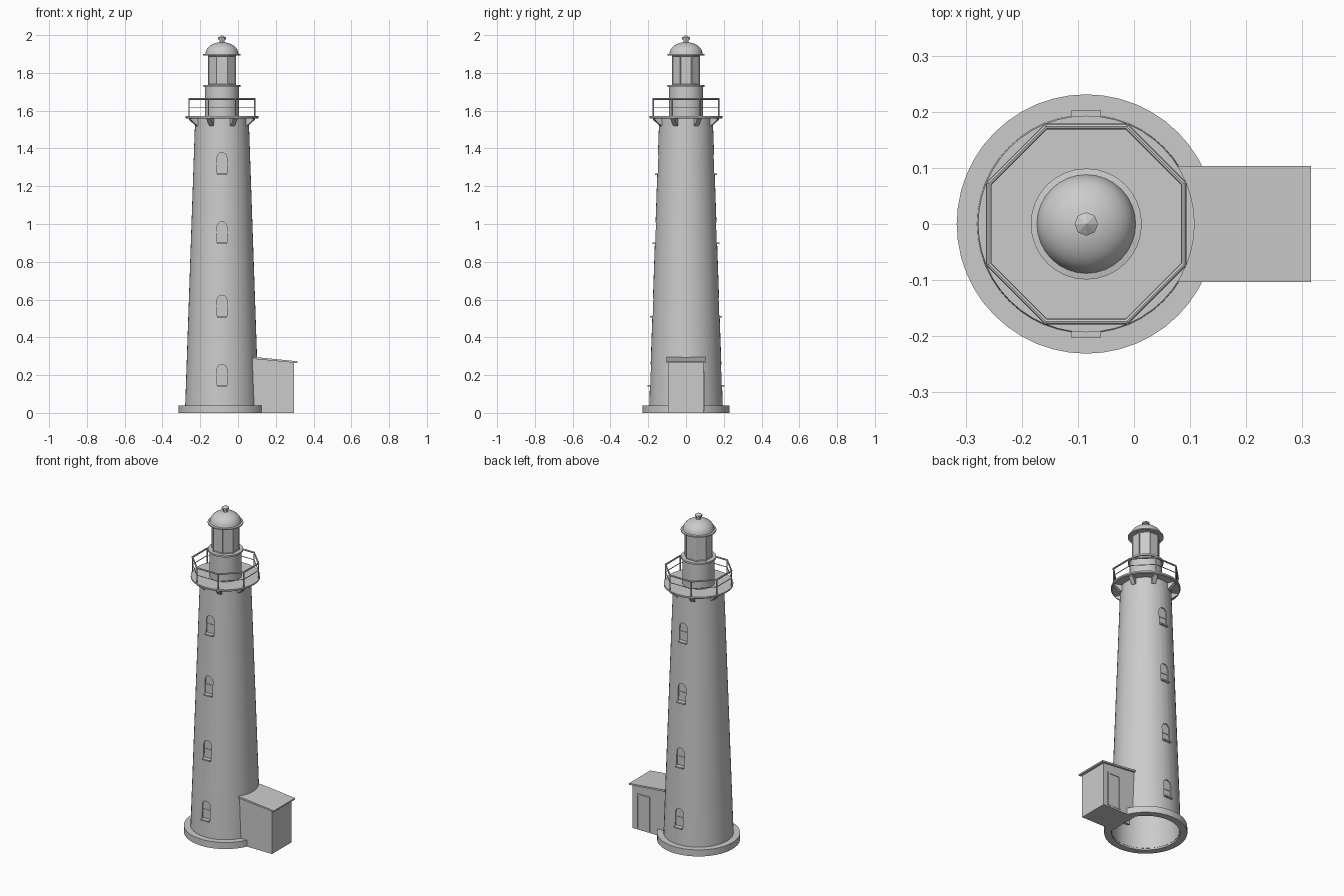
import bpy, bmesh, math
from mathutils import Vector, Matrix

if "Cube" in bpy.data.objects:
    bpy.data.objects.remove(bpy.data.objects["Cube"])

CX = -0.085  # tower axis
R0, R1, Z0, Z1 = 0.196, 0.142, 0.0, 1.56


def tower_r(z):
    return R0 + (R1 - R0) * (z - Z0) / (Z1 - Z0)


def finish(bm, name, smooth=None):
    bmesh.ops.remove_doubles(bm, verts=bm.verts, dist=1e-5)
    bmesh.ops.recalc_face_normals(bm, faces=bm.faces)
    me = bpy.data.meshes.new(name)
    bm.to_mesh(me)
    bm.free()
    ob = bpy.data.objects.new(name, me)
    bpy.context.collection.objects.link(ob)
    if smooth:
        bpy.ops.object.select_all(action='DESELECT')
        ob.select_set(True)
        bpy.context.view_layer.objects.active = ob
        bpy.ops.object.shade_smooth_by_angle(angle=math.radians(smooth))
    return ob


def lathe(name, profile, n=48, closed=False, phase=0.0, smooth=35):
    """Revolve (radius, z) points about the tower axis."""
    bm = bmesh.new()
    rings = []
    for i in range(n):
        a = phase + math.tau * i / n
        rings.append([bm.verts.new((CX + r * math.cos(a), r * math.sin(a), z)) for r, z in profile])
    m = len(profile)
    for i in range(n):
        p, q = rings[i], rings[(i + 1) % n]
        for j in range(m if closed else m - 1):
            k = (j + 1) % m
            if profile[j][0] < 1e-6:
                bm.faces.new((p[j], p[k], q[k]))
            elif profile[k][0] < 1e-6:
                bm.faces.new((p[j], p[k], q[j]))
            else:
                bm.faces.new((p[j], p[k], q[k], q[j]))
    return finish(bm, name, smooth)


def prism(bm, pts, offset):
    """Extrude a polygon of 3D points along offset."""
    off = Vector(offset)
    a = [bm.verts.new(p) for p in pts]
    b = [bm.verts.new(Vector(p) + off) for p in pts]
    bm.faces.new(a)
    bm.faces.new(b[::-1])
    for i in range(len(a)):
        j = (i + 1) % len(a)
        bm.faces.new((a[i], b[i], b[j], a[j]))


def box(bm, lo, hi):
    prism(bm, [(lo[0], lo[1], lo[2]), (hi[0], lo[1], lo[2]), (hi[0], hi[1], lo[2]), (lo[0], hi[1], lo[2])],
          (0, 0, hi[2] - lo[2]))


def bar(bm, a, b, r, n=6):
    a, b = Vector(a), Vector(b)
    d = b - a
    mat = Matrix.Translation((a + b) / 2) @ d.to_track_quat('Z', 'Y').to_matrix().to_4x4()
    bmesh.ops.create_cone(bm, cap_ends=True, segments=n, radius1=r, radius2=r, depth=d.length, matrix=mat)


def polar(r, a, z):
    return Vector((CX + r * math.cos(a), r * math.sin(a), z))


def arch(zb, y, half=0.026, height=0.11):
    """Round-headed window outline in the plane y."""
    pts = [(CX - half, y, zb), (CX + half, y, zb)]
    for i in range(9):
        a = math.pi * i / 8
        pts.append((CX + half * math.cos(a), y, zb + height - half + half * math.sin(a)))
    return pts


# Base ring and tapered hollow shaft
lathe("plinth", [(0.19, 0), (0.231, 0), (0.231, 0.04), (0.19, 0.04)], closed=True)
t = 0.007
tower = lathe("tower", [(tower_r(0.01), 0.01), (R1, Z1), (R1 - t, Z1), (tower_r(0.01) - t, 0.01)], closed=True)

# Arched windows, front and back, with panes, bars and sills
cut, panes, sills = bmesh.new(), bmesh.new(), bmesh.new()
for zb in (0.147, 0.513, 0.903, 1.268):
    r = tower_r(zb)
    for s in (-1, 1):
        prism(cut, arch(zb, s * (r - 0.04)), (0, s * 0.08, 0))
        prism(panes, arch(zb - 0.004, s * (r - 0.02), 0.03, 0.118), (0, s * 0.006, 0))
        ys = sorted((s * (r - 0.016), s * (r - 0.011)))
        box(panes, (CX - 0.027, ys[0], zb + 0.05), (CX + 0.027, ys[1], zb + 0.056))
        ys = sorted((s * (r - 0.02), s * (r + 0.012)))
        box(sills, (CX - 0.026, ys[0], zb - 0.008), (CX + 0.026, ys[1], zb))
finish(panes, "window_panes")
finish(sills, "window_sills")
cutter = finish(cut, "window_cutter")
cutter.hide_render = True
cutter.hide_set(True)
mod = tower.modifiers.new("windows", 'BOOLEAN')
mod.operation, mod.object, mod.solver = 'DIFFERENCE', cutter, 'EXACT'

# Gallery deck with wedge brackets
lathe("gallery_deck", [(0, 1.558), (0.188, 1.558), (0.193, 1.562), (0.193, 1.571), (0, 1.571)])
brackets = bmesh.new()
rail = bmesh.new()
RR = 0.188
for k in range(8):
    a = math.radians(22.5 + 45 * k)
    b = a + math.radians(45)
    side = Vector((-math.sin(a), math.cos(a), 0)) * 0.012
    tri = [polar(0.136, a, 1.56), polar(0.184, a, 1.56), polar(0.184, a, 1.552), polar(0.146, a, 1.52),
           polar(0.136, a, 1.52)]
    prism(brackets, [p - side for p in tri], side * 2)
    # octagonal railing
    bar(rail, polar(RR, a, 1.565), polar(RR, a, 1.663), 0.0035)
    bar(rail, polar(RR, a, 1.662), polar(RR, b, 1.662), 0.005, 8)
    bar(rail, polar(RR, a, 1.618), polar(RR, b, 1.618), 0.0025)
finish(brackets, "gallery_brackets")
finish(rail, "gallery_railing")

# Lantern: drum, octagonal glazing, dome, finial
lathe("lantern_drum", [(0, 1.57), (0.09, 1.57), (0.09, 1.725), (0.098, 1.725), (0.098, 1.735), (0, 1.735)])
lathe("lantern_glass", [(0, 1.73), (0.077, 1.73), (0.077, 1.9), (0, 1.9)], n=8, phase=math.pi / 8, smooth=None)
frame = bmesh.new()
for k in range(8):
    a = math.radians(22.5 + 45 * k)
    bar(frame, polar(0.077, a, 1.735), polar(0.077, a, 1.895), 0.003)
    for z in (1.738, 1.89):
        bar(frame, polar(0.077, a, z), polar(0.077, a + math.pi / 4, z), 0.003)
finish(frame, "lantern_frame")
dome = [(0, 1.892), (0.099, 1.892), (0.099, 1.899), (0.088, 1.901)]
dome += [(0.087 * math.cos(math.pi / 2 * i / 8), 1.901 + 0.062 * math.sin(math.pi / 2 * i / 8)) for i in range(1, 8)]
lathe("dome", dome + [(0, 1.963)], n=32)
lathe("finial", [(0, 1.955), (0.014, 1.955), (0.014, 1.978), (0.021, 1.978), (0.021, 1.987), (0, 2.0)],
      n=8, smooth=None)

# Side hut with lean-to roof
hut = bmesh.new()
prism(hut, [(0.075, -0.094, 0.0), (0.297, -0.094, 0.0), (0.297, -0.094, 0.268), (0.075, -0.094, 0.289)], (0, 0.186, 0))
finish(hut, "hut_walls")
roof = bmesh.new()
prism(roof, [(0.075, -0.103, 0.286), (0.315, -0.103, 0.264), (0.315, -0.103, 0.273), (0.075, -0.103, 0.297)],
      (0, 0.206, 0))
finish(roof, "hut_roof")

# Door on the back of the hut
door = bmesh.new()
for lo, hi in (((0.178, 0.01), (0.186, 0.22)), ((0.26, 0.01), (0.268, 0.22)), ((0.178, 0.212), (0.268, 0.22))):
    box(door, (lo[0], 0.085, lo[1]), (hi[0], 0.097, hi[1]))
box(door, (0.186, 0.085, 0.01), (0.26, 0.0935, 0.212))
finish(door, "hut_door")
